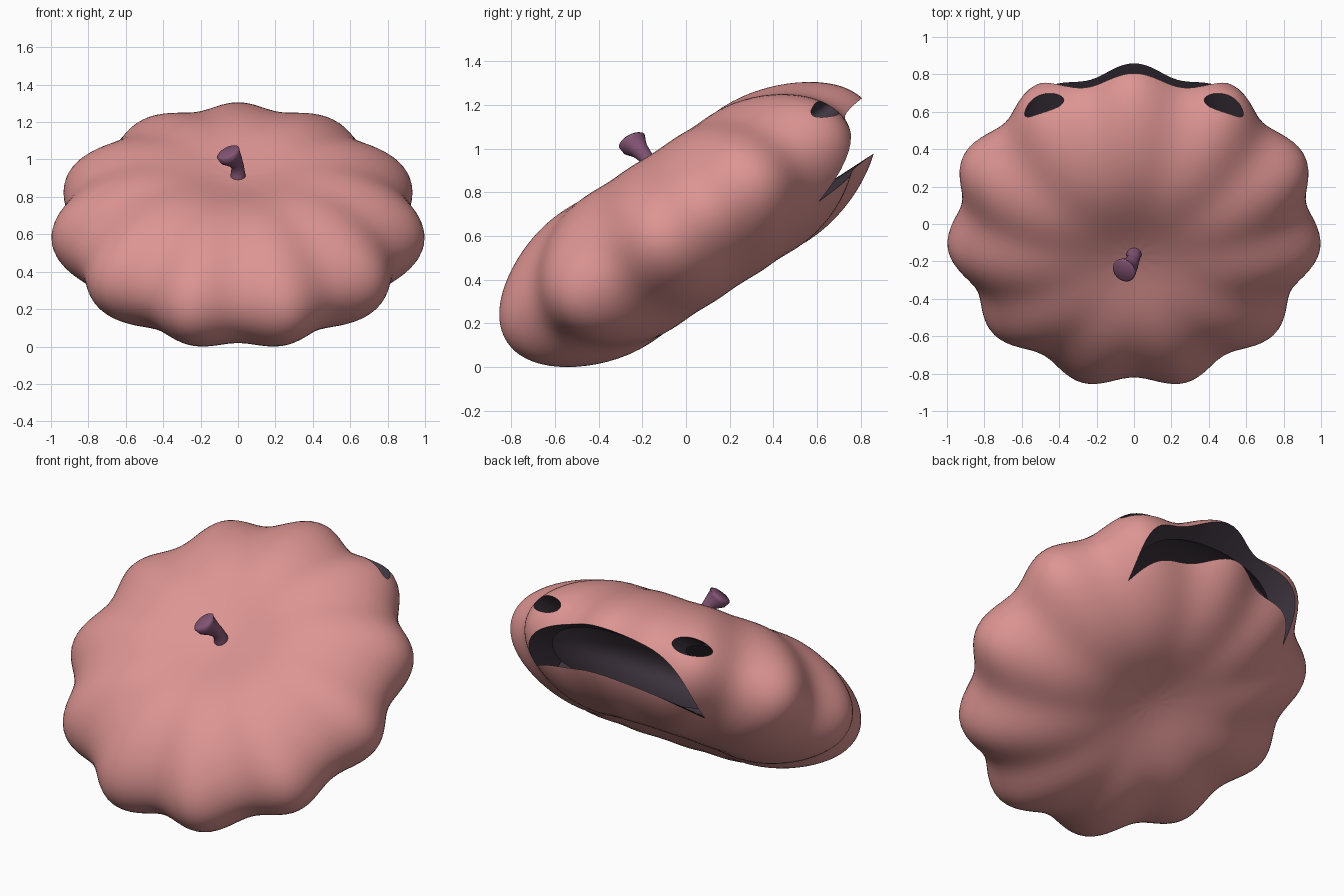
import bpy, bmesh, math
from mathutils import Vector

if "Cube" in bpy.data.objects:
    bpy.data.objects.remove(bpy.data.objects["Cube"])

TILT = math.radians(33)
CU, SU = math.cos(TILT), math.sin(TILT)


def tilt(x, u, w):
    """Local (side, toward face, up the stem) to tilted world axes."""
    return Vector((x, u * CU - w * SU, u * SU + w * CU))


def material(name, rgb):
    m = bpy.data.materials.new(name)
    m.diffuse_color = (*rgb, 1)
    m.use_nodes = True
    m.node_tree.nodes["Principled BSDF"].inputs["Base Color"].default_value = m.diffuse_color
    return m


PINK = material("pink_skin", (0.72, 0.30, 0.29))
DARK = material("dark_inside", (0.05, 0.037, 0.052))
PURPLE = material("purple_stem", (0.23, 0.09, 0.175))


def make(name, bm, mats):
    me = bpy.data.meshes.new(name)
    bm.to_mesh(me)
    bm.free()
    ob = bpy.data.objects.new(name, me)
    bpy.context.collection.objects.link(ob)
    for m in mats:
        me.materials.append(m)
    return ob


def activate(ob):
    bpy.ops.object.select_all(action='DESELECT')
    ob.select_set(True)
    bpy.context.view_layer.objects.active = ob


# Ribbed, dimpled, flattened skin around a smooth dark hollow
RIBS, SEG, RINGS = 11, 176, 48


def skin(t, phi):
    r = math.sin(t)
    rib = math.cos(RIBS * phi)
    h = 0.442 * math.cos(t) * (1 - 0.3 * math.exp(-(r / 0.4) ** 2))
    h *= 1 + 0.006 * rib * min(1, r * 1.6)
    rad = r * (0.968 + 0.038 * rib * min(1, 0.2 + 0.85 * r))
    return tilt(rad * math.sin(phi), rad * math.cos(phi), h)


def hollow(t, phi):
    r = 0.85 * math.sin(t)
    return tilt(r * math.sin(phi), r * math.cos(phi), 0.25 * math.cos(t))


def closed_surface(bm, func, seg, rings, mat, inward):
    top = bm.verts.new(func(0, 0))
    bottom = bm.verts.new(func(math.pi, 0))
    rows = [[bm.verts.new(func(math.pi * i / rings, 2 * math.pi * j / seg))
             for j in range(seg)] for i in range(1, rings)]
    faces = []
    for j in range(seg):
        k = (j + 1) % seg
        faces.append(bm.faces.new((top, rows[0][j], rows[0][k])))
        faces.append(bm.faces.new((bottom, rows[-1][k], rows[-1][j])))
        for a, b in zip(rows, rows[1:]):
            faces.append(bm.faces.new((a[j], b[j], b[k], a[k])))
    bmesh.ops.recalc_face_normals(bm, faces=faces)
    if inward:
        bmesh.ops.reverse_faces(bm, faces=faces)
    for f in faces:
        f.material_index = mat


bm = bmesh.new()
closed_surface(bm, skin, SEG, RINGS, 0, False)
SHIFT = Vector((0, -0.005, -min(v.co.z for v in bm.verts)))
closed_surface(bm, hollow, 96, 32, 1, True)
for v in bm.verts:
    v.co += SHIFT
body = make("pumpkin_shell", bm, [PINK, DARK])


# Carved face: prisms pushed through the thick wall along the face direction
def prism(name, outline, u0=0.4, u1=1.3):
    bm = bmesh.new()
    a, b = ([bm.verts.new(tilt(x, u, w) + SHIFT) for x, w in outline] for u in (u0, u1))
    n = len(outline)
    bm.faces.new(a)
    bm.faces.new(b)
    for i in range(n):
        bm.faces.new((a[i], a[(i + 1) % n], b[(i + 1) % n], b[i]))
    bmesh.ops.recalc_face_normals(bm, faces=bm.faces)
    for f in bm.faces:
        f.material_index = 1
    ob = make(name, bm, [PINK, DARK])
    ob.hide_render = True
    return ob


arch = []
for i in range(33):
    c, s = math.cos(math.pi * i / 32), math.sin(math.pi * i / 32)
    arch.append((0.55 * math.copysign(abs(c) ** 0.9, c), -0.215 + 0.265 * max(s, 0) ** 0.95))
lower = [(0.55 * x / 11, -0.192 - 0.048 * (x / 11) ** 2) for x in range(-11, 12)]
cutters = [prism("mouth_cutter", arch + lower)]
for s in (-1, 1):
    cutters.append(prism("eye_cutter", [
        (s * 0.48 + 0.105 * math.cos(2 * math.pi * i / 32),
         0.097 + 0.05 * math.sin(2 * math.pi * i / 32)) for i in range(32)]))
activate(body)
for c in cutters:
    mod = body.modifiers.new("carve", 'BOOLEAN')
    mod.operation = 'DIFFERENCE'
    mod.solver = 'EXACT'
    mod.object = c
    bpy.ops.object.modifier_apply(modifier=mod.name)
for c in cutters:
    bpy.data.objects.remove(c)
activate(body)
bpy.ops.object.shade_smooth_by_angle(angle=math.radians(40))

# Bent stem, flared toward its rounded cut end
path = [Vector(p) for p in ((0, -0.145, 0.87), (0, -0.165, 0.925), (-0.002, -0.185, 0.962),
                            (-0.016, -0.212, 0.992), (-0.043, -0.238, 1.018),
                            (-0.053, -0.248, 1.036), (-0.056, -0.251, 1.042))]
radii = (0.05, 0.038, 0.034, 0.042, 0.062, 0.066, 0.056)
LAST = len(path) - 1
bm = bmesh.new()
rings = []
for i, (p, r) in enumerate(zip(path, radii)):
    d = (path[min(i + 1, LAST)] - path[max(i - 1, 0)]).normalized()
    if i >= LAST - 1:
        d = Vector((-0.42, -0.42, 0.8)).normalized()
    side = Vector((0, 1, 0)).cross(d).normalized()
    fwd = d.cross(side)
    rings.append([bm.verts.new(p + r * (math.cos(a) * side + math.sin(a) * fwd))
                  for a in (2 * math.pi * j / 20 for j in range(20))])
for a, b in zip(rings, rings[1:]):
    for j in range(20):
        k = (j + 1) % 20
        bm.faces.new((a[j], a[k], b[k], b[j]))
bm.faces.new(rings[0])
bm.faces.new(rings[-1])
bmesh.ops.recalc_face_normals(bm, faces=bm.faces)
stem = make("stem", bm, [PURPLE])
activate(stem)
bpy.ops.object.shade_smooth_by_angle(angle=math.radians(75))
